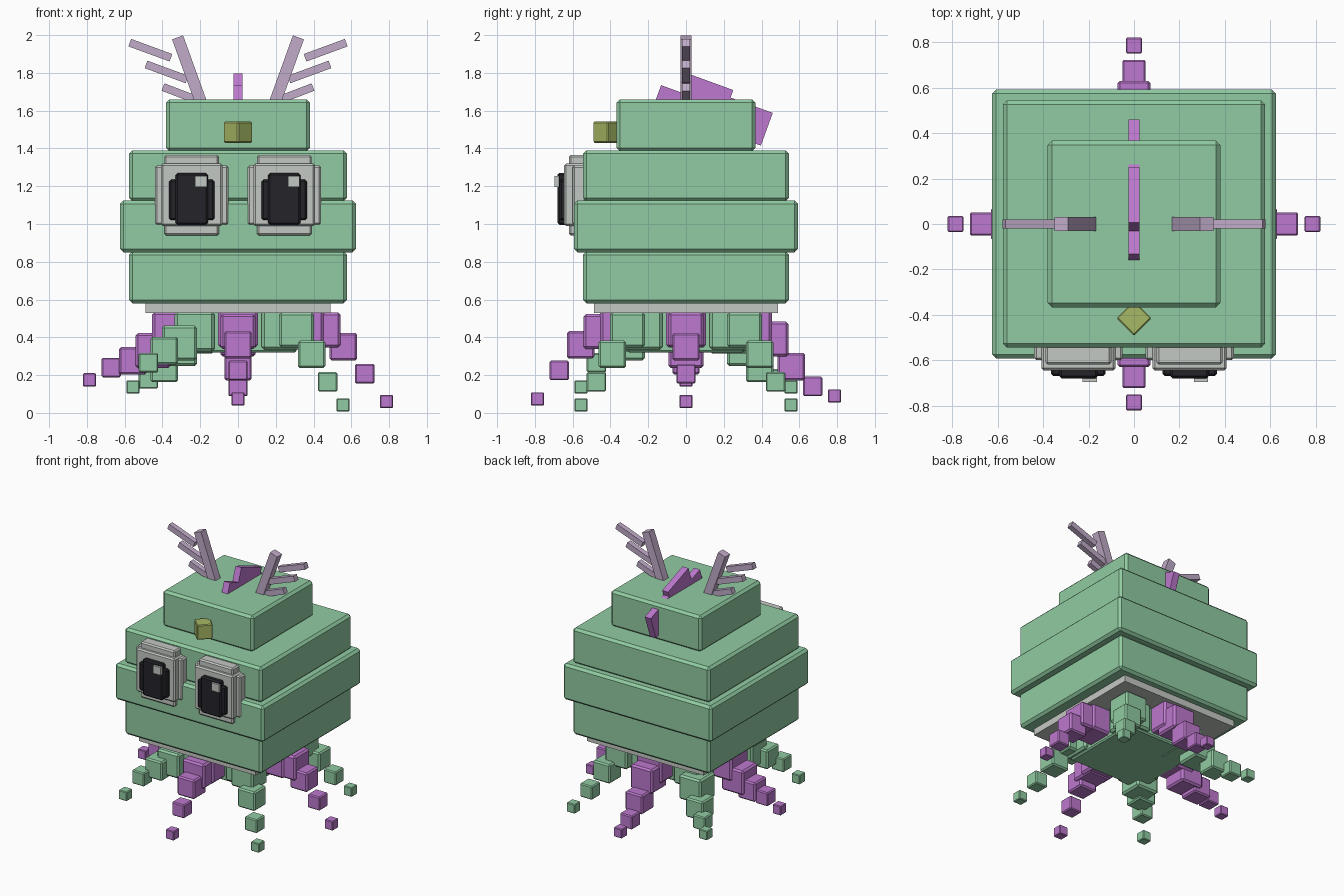
import bpy, bmesh, math
from mathutils import Matrix, Vector

cube = bpy.data.objects.get("Cube")
if cube:
    bpy.data.objects.remove(cube, do_unlink=True)


def material(name, r, g, b):
    m = bpy.data.materials.new(name)
    m.use_nodes = True
    m.diffuse_color = (r, g, b, 1)
    m.node_tree.nodes["Principled BSDF"].inputs["Base Color"].default_value = (r, g, b, 1)
    return m


green = material("soft green", 0.28, 0.60, 0.36)
purple = material("orchid purple", 0.51, 0.19, 0.62)
white = material("pale grey", 0.55, 0.58, 0.55)
black = material("near black", 0.017, 0.017, 0.023)
olive = material("olive yellow", 0.38, 0.48, 0.13)
lilac = material("dusty lilac", 0.53, 0.41, 0.58)


def box(name, centre, size, mat, bevel=0.0, rot=None):
    """Box with chamfered edges, optionally rotated as (angle, axis)."""
    bm = bmesh.new()
    bmesh.ops.create_cube(bm, size=1)
    bmesh.ops.scale(bm, vec=size, verts=bm.verts)
    if bevel:
        bmesh.ops.bevel(bm, geom=bm.edges[:], offset=bevel, segments=1, affect='EDGES')
    if rot:
        bmesh.ops.rotate(bm, matrix=Matrix.Rotation(rot[0], 3, rot[1]), verts=bm.verts)
    me = bpy.data.meshes.new(name)
    bm.to_mesh(me)
    bm.free()
    me.materials.append(mat)
    ob = bpy.data.objects.new(name, me)
    ob.location = centre
    bpy.context.collection.objects.link(ob)
    return ob


def slab(name, half_x, half_y, z0, z1, mat, bevel):
    return box(name, (0, 0, (z0 + z1) / 2), (2 * half_x, 2 * half_y, z1 - z0), mat, bevel)


# Stacked body
slab("body_core", 0.31, 0.31, 0.32, 0.54, green, 0.01)
slab("base_plate", 0.49, 0.487, 0.53, 0.59, white, 0)
slab("body_lower", 0.577, 0.545, 0.58, 0.855, green, 0.018)
slab("body_middle", 0.625, 0.592, 0.85, 1.125, green, 0.018)
slab("body_upper", 0.577, 0.545, 1.12, 1.39, green, 0.018)
slab("head_top", 0.38, 0.367, 1.385, 1.66, green, 0.018)

# Eyes: layers of half width, bottom, top, front depth
eye_layers = [
    ("eye_wide_frame", 0.195, 0.995, 1.31, -0.60, white),
    ("eye_tall_frame", 0.145, 0.94, 1.365, -0.62, white),
    ("eye_front_frame", 0.163, 0.99, 1.32, -0.645, white),
    ("pupil_wide", 0.12, 1.02, 1.235, -0.67, black),
    ("pupil_tall", 0.085, 0.995, 1.27, -0.68, black),
]
for side, cx in (("right", -0.245), ("left", 0.245)):
    for name, half, z0, z1, front in [(l[:5]) for l in eye_layers]:
        mat = black if name.startswith("pupil") else white
        box(f"{side}_{name}", (cx, (front - 0.53) / 2, (z0 + z1) / 2),
            (2 * half, -0.53 - front, z1 - z0), mat, 0.01)
    box(f"{side}_eye_glint", (cx + 0.05, -0.675, 1.225), (0.063, 0.04, 0.06), white)

# Beak
box("beak", (0, -0.415, 1.486), (0.11, 0.11, 0.112), olive, 0.006, (math.pi / 4, 'Z'))


# Antlers: bars lying in the XZ plane
def bar(name, a, b, width, depth):
    a, b = Vector((a[0], 0, a[1])), Vector((b[0], 0, b[1]))
    d = b - a
    box(name, (a + b) / 2, (width, depth, d.length), lilac, 0, (math.atan2(d.x, d.z), 'Y'))


for side, s in (("right", -1), ("left", 1)):
    bar(f"{side}_antler_beam", (s * 0.185, 1.615), (s * 0.32, 1.988), 0.062, 0.06)
    tines = [((0.355, 1.88), (0.573, 1.96)),
             ((0.27, 1.765), (0.487, 1.845)),
             ((0.20, 1.65), (0.397, 1.725))]
    for i, (a, b) in enumerate(tines):
        bar(f"{side}_antler_tine_{i + 1}", (s * a[0], a[1]), (s * b[0], b[1]), 0.042, 0.04)

# Crest: thin plates tilted backwards, placed by their front top corner
tilt = math.radians(-20)
along = Vector((0, math.cos(tilt), math.sin(tilt)))
down = Vector((0, math.sin(tilt), -math.cos(tilt)))
for name, y, z in (("front", -0.132, 1.735), ("middle", 0.006, 1.798), ("back", 0.215, 1.677)):
    centre = Vector((0, y, z)) + along * 0.13 + down * 0.092
    box(f"crest_{name}", centre, (0.05, 0.26, 0.184), purple, 0, (tilt, 'X'))

# Tentacles: chains of shrinking cubes, heights run from root to tip
sizes = (0.21, 0.185, 0.145, 0.103, 0.07)


def tentacle(name, direction, reach, heights, mat):
    for i, (size, r, z) in enumerate(zip(sizes, reach, heights)):
        box(f"{name}_{i + 1}", (direction[0] * r, direction[1] * r, z),
            (size, size, size), mat, size * 0.07)


straight = (0.35, 0.45, 0.558, 0.671, 0.786)
diagonal = (0.23, 0.31, 0.39, 0.474, 0.556)
tentacle("front_tentacle", (0, -1), straight, (0.45, 0.43, 0.36, 0.225, 0.074), purple)
tentacle("back_tentacle", (0, 1), straight, (0.45, 0.39, 0.245, 0.14, 0.09), purple)
tentacle("left_tentacle", (1, 0), straight, (0.45, 0.44, 0.35, 0.207, 0.06), purple)
tentacle("right_tentacle", (-1, 0), straight, (0.43, 0.33, 0.275, 0.24, 0.175), purple)
for end, sy in (("front", -1), ("back", 1)):
    tentacle(f"{end}_left_tentacle", (1, sy), diagonal, (0.44, 0.44, 0.31, 0.164, 0.042), green)
tentacle("front_right_tentacle", (-1, -1), diagonal, (0.43, 0.37, 0.33, 0.265, 0.137), green)
tentacle("back_right_tentacle", (-1, 1), diagonal, (0.42, 0.34, 0.235, 0.18, 0.137), green)
